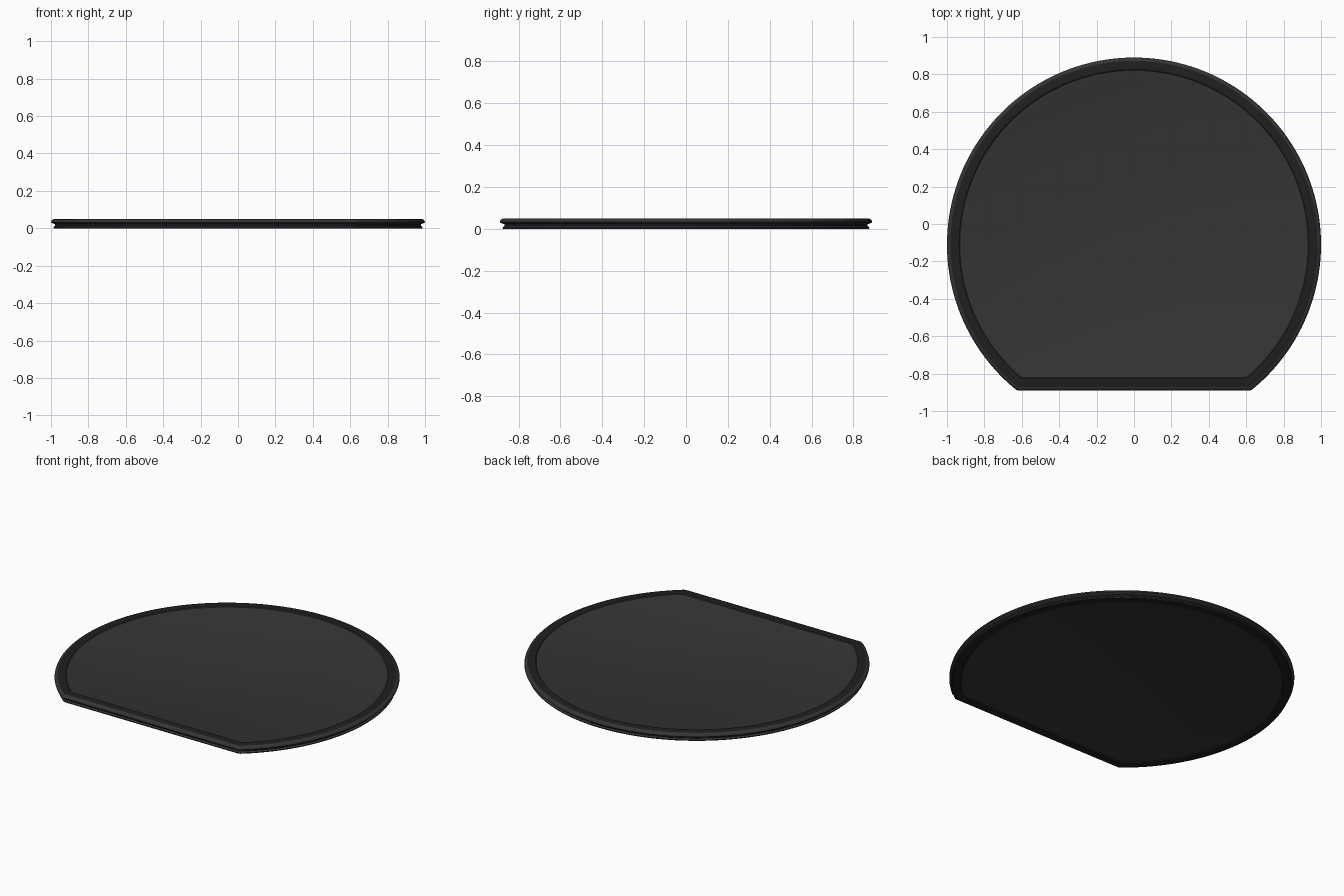
import bpy, bmesh, math

if "Cube" in bpy.data.objects:
    bpy.data.objects.remove(bpy.data.objects["Cube"])

CY = -0.11      # centre of the round part
FRONT = -0.89   # straight front edge
FILLET = 0.03   # corner rounding


def outline(d, z, n=128, m=6):
    """Round outline with a straight front, inset by d, with filleted corners."""
    r = 1.0 - d
    ly = FRONT + d + FILLET - CY
    lx = math.sqrt((r - FILLET) ** 2 - ly ** 2)
    a = math.atan2(ly, lx)
    pts = []
    # right corner, from the front line to the round side
    for i in range(m):
        t = -math.pi / 2 + (a + math.pi / 2) * i / m
        pts.append((lx + FILLET * math.cos(t), ly + FILLET * math.sin(t)))
    # round side
    for i in range(n + 1):
        t = a + (math.pi - 2 * a) * i / n
        pts.append((r * math.cos(t), r * math.sin(t)))
    # left corner mirrors the right one
    pts += [(-x, y) for x, y in reversed(pts[:m])]
    return [(x, y + CY, z) for x, y in pts]


def material(name, v):
    mat = bpy.data.materials.new(name)
    mat.diffuse_color = (v, v, v, 1)
    mat.use_nodes = True
    mat.node_tree.nodes["Principled BSDF"].inputs["Base Color"].default_value = mat.diffuse_color
    return mat


def loft(name, profiles, mats, cap=False, band_mats=None):
    """Skin each (inset, height) profile around the outline."""
    bm = bmesh.new()
    for prof in profiles:
        rings = [[bm.verts.new(p) for p in outline(d, z)] for d, z in prof]
        for k, (a, b) in enumerate(zip(rings, rings[1:])):
            for i in range(len(a)):
                j = (i + 1) % len(a)
                f = bm.faces.new((a[i], a[j], b[j], b[i]))
                f.material_index = band_mats[k] if band_mats else 0
        if cap:
            f = bm.faces.new(rings[-1])
            if prof[-1][1] < 0.025:
                f.normal_flip()
    if not cap:
        bm.normal_update()
    else:
        # upper skin faces up, lower skin faces down
        bm.normal_update()
        for f in bm.faces:
            up = f.calc_center_median().z > 0.025
            if (f.normal.z > 0) != up:
                f.normal_flip()
    me = bpy.data.meshes.new(name)
    bm.to_mesh(me)
    bm.free()
    for mt in mats:
        me.materials.append(mt)
    ob = bpy.data.objects.new(name, me)
    bpy.context.collection.objects.link(ob)
    bpy.ops.object.select_all(action='DESELECT')
    ob.select_set(True)
    bpy.context.view_layer.objects.active = ob
    bpy.ops.object.shade_smooth_by_angle(angle=math.radians(30))
    return ob


charcoal = material("charcoal", 0.035)
black = material("black", 0.014)

# edge frame: underside, foot, side groove, overhanging lip, flat top band
frame = [(0.065, 0.0), (0.015, 0.0), (0.013, 0.006), (0.022, 0.013), (0.022, 0.022),
         (0.004, 0.028), (0.0, 0.032), (0.002, 0.039), (0.008, 0.046), (0.018, 0.05),
         (0.065, 0.05)]
loft("edge_frame", [frame], [charcoal, black],
     band_mats=[1, 0, 0, 1, 0, 0, 0, 0, 0, 1])

# centre panel, slightly set in on both sides
loft("centre_panel", [[(0.065, 0.05), (0.069, 0.046), (0.085, 0.046), (0.088, 0.045)],
                      [(0.065, 0.0), (0.069, 0.004), (0.085, 0.004), (0.088, 0.005)]],
     [charcoal], cap=True)
